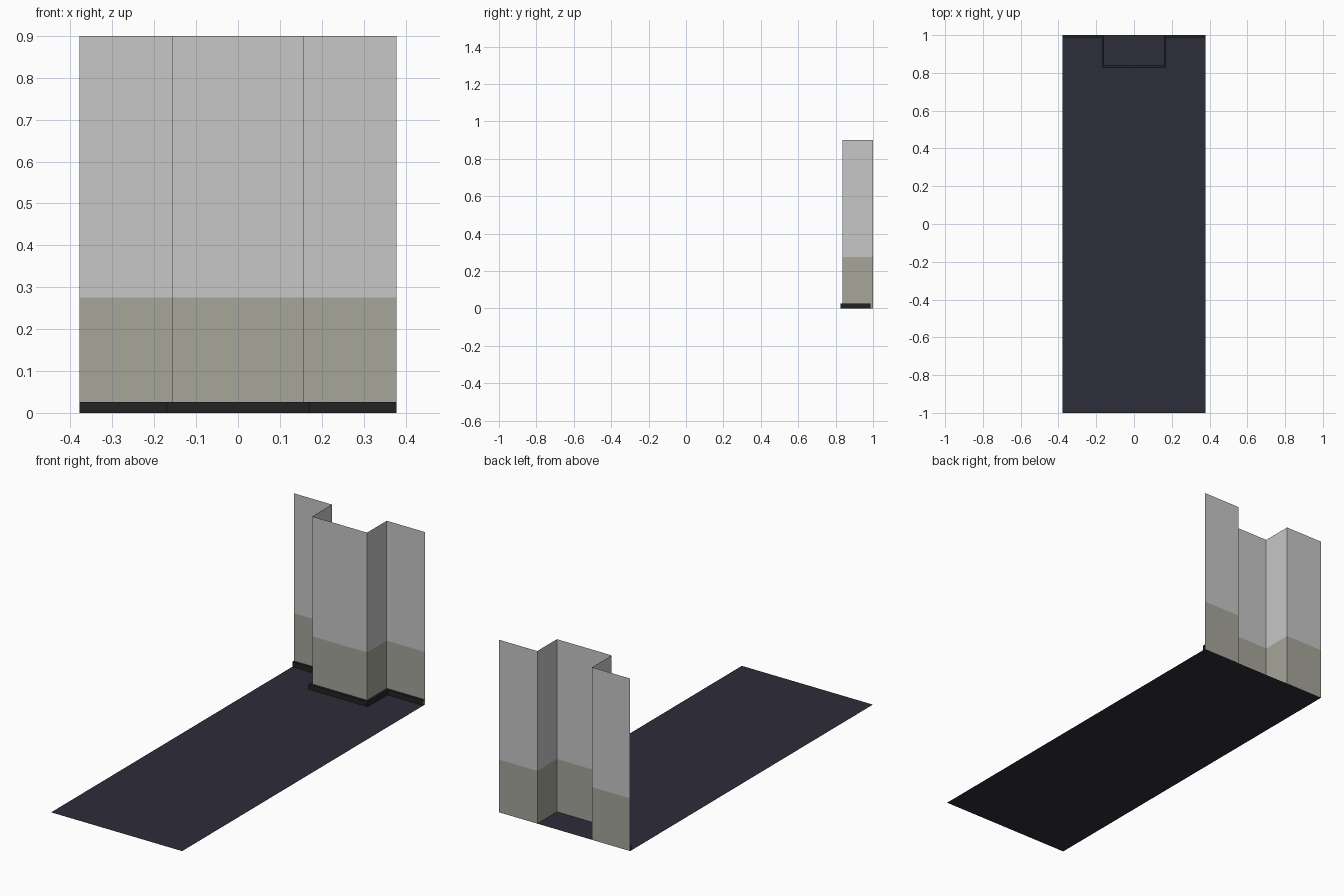
import bpy
import bmesh

cube = bpy.data.objects.get("Cube")
if cube:
    bpy.data.objects.remove(cube)

HALF, PILLAR, BACK, FACE = 0.378, 0.158, 1.0, 0.838
TRIM, TRIM_TOP, DADO_TOP, WALL_TOP = 0.0125, 0.026, 0.275, 0.9


def material(name, rgb):
    mat = bpy.data.materials.new(name)
    mat.use_nodes = True
    mat.diffuse_color = (*rgb, 1)
    bsdf = mat.node_tree.nodes["Principled BSDF"]
    bsdf.inputs["Base Color"].default_value = (*rgb, 1)
    bsdf.inputs["Roughness"].default_value = 0.9
    return mat


def plan(offset):
    """Plan line of the wall with its central pillar, moved out towards the room."""
    p, b, f = PILLAR + offset, BACK - offset, FACE - offset
    return [(-HALF, b), (-p, b), (-p, f), (p, f), (p, b), (HALF, b)]


def strips(name, rows, mats):
    """Join rows of (plan line, height) with quads, one material per strip."""
    bm = bmesh.new()
    grid = [[bm.verts.new((x, y, z)) for x, y in line] for line, z in rows]
    for band, (low, high) in enumerate(zip(grid, grid[1:])):
        for i in range(len(low) - 1):
            face = bm.faces.new((low[i], low[i + 1], high[i + 1], high[i]))
            face.material_index = min(band, len(mats) - 1)
    mesh = bpy.data.meshes.new(name)
    bm.to_mesh(mesh)
    bm.free()
    for mat in mats:
        mesh.materials.append(mat)
    obj = bpy.data.objects.new(name, mesh)
    bpy.context.collection.objects.link(obj)
    return obj


floor_mat = material("dark blue floor", (0.027, 0.026, 0.042))
trim_mat = material("black trim", (0.016, 0.016, 0.016))
dado_mat = material("olive grey dado", (0.38, 0.38, 0.33))
wall_mat = material("light grey wall", (0.57, 0.57, 0.57))

# Floor sheet, running under the wall and into the hollow pillar
strips("floor", [([(-HALF, -BACK), (HALF, -BACK)], 0),
                 ([(-HALF, BACK), (HALF, BACK)], 0)], [floor_mat])

# Folded wall sheet with a painted lower band
strips("wall", [(plan(0), 0), (plan(0), DADO_TOP), (plan(0), WALL_TOP)],
       [dado_mat, wall_mat])

# Skirting: front face and the ledge back to the wall
strips("skirting", [(plan(TRIM), 0), (plan(TRIM), TRIM_TOP), (plan(0), TRIM_TOP)],
       [trim_mat])
